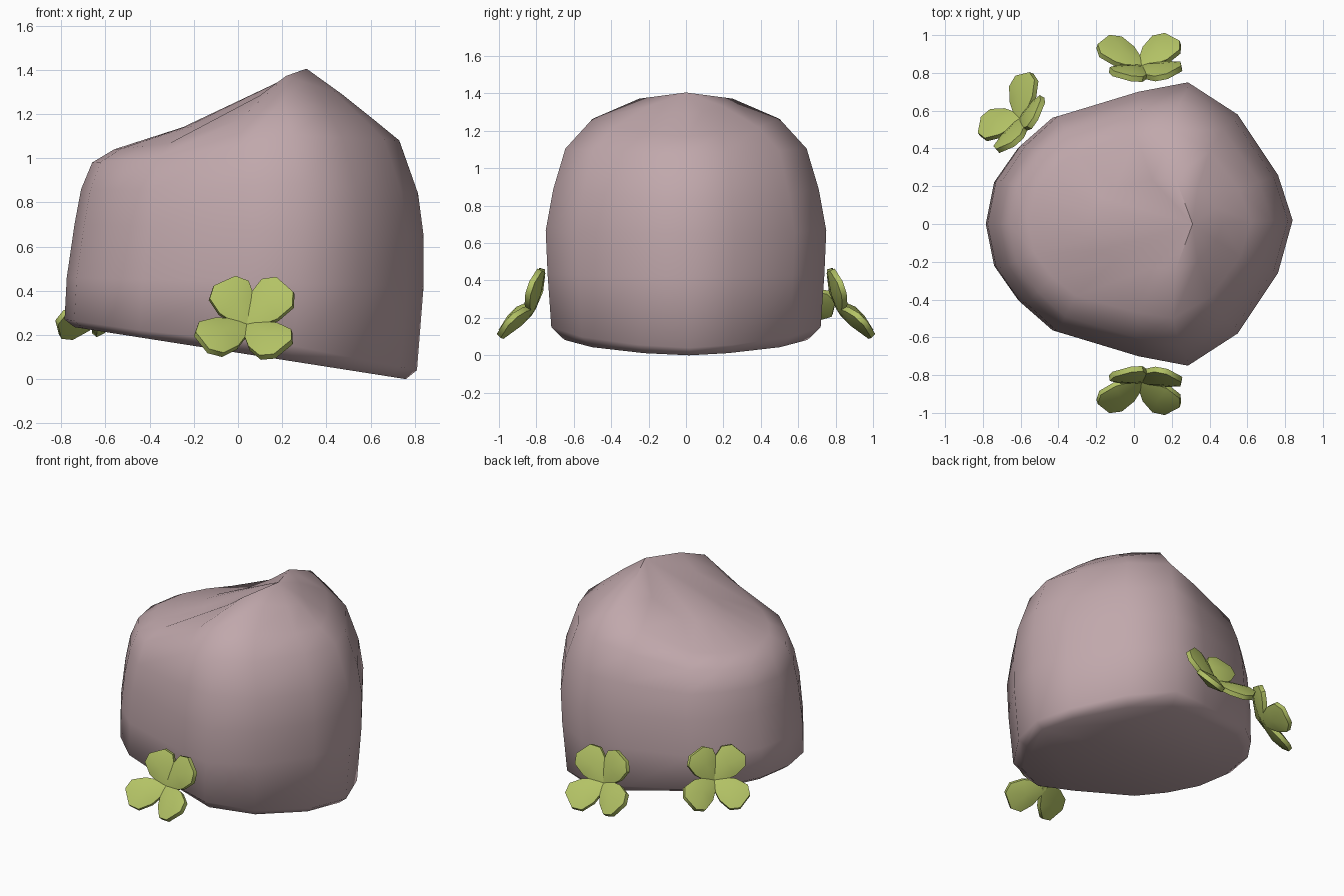
import bpy, bmesh, math
from mathutils import Vector

if "Cube" in bpy.data.objects:
    bpy.data.objects.remove(bpy.data.objects["Cube"])


def material(name, rgb):
    m = bpy.data.materials.new(name)
    m.diffuse_color = (*rgb, 1)
    m.use_nodes = True
    m.node_tree.nodes["Principled BSDF"].inputs["Base Color"].default_value = m.diffuse_color
    return m


STONE = material("mauve stone", (0.53, 0.39, 0.41))
LEAF = material("leaf green", (0.45, 0.54, 0.13))


def finish(name, bm, mat, angle):
    bmesh.ops.recalc_face_normals(bm, faces=bm.faces)
    me = bpy.data.meshes.new(name)
    bm.to_mesh(me)
    bm.free()
    me.materials.append(mat)
    ob = bpy.data.objects.new(name, me)
    bpy.context.collection.objects.link(ob)
    bpy.ops.object.select_all(action='DESELECT')
    ob.select_set(True)
    bpy.context.view_layer.objects.active = ob
    bpy.ops.object.shade_smooth_by_angle(angle=math.radians(angle))


# Boulder: plan outline lofted through tilted rings
half = [(0.84, 0.02), (0.76, 0.26), (0.54, 0.58), (0.27, 0.75), (0.0, 0.70),
        (-0.44, 0.57), (-0.61, 0.42), (-0.74, 0.23), (-0.785, 0.0)]
outline = half + [(x, -y) for x, y in reversed(half[1:-1])]
# x min, x max, half depth, z at left, z at right, extra height on the ridge
rings = [(-0.74, 0.76, 0.65, 0.235, 0.0, 0),
         (-0.785, 0.81, 0.72, 0.27, 0.04, 0.03),
         (-0.775, 0.84, 0.74, 0.46, 0.42, 0),
         (-0.74, 0.84, 0.75, 0.70, 0.65, 0),
         (-0.71, 0.815, 0.71, 0.86, 0.84, 0.04),
         (-0.66, 0.73, 0.645, 0.98, 1.08, 0.06),
         (-0.56, 0.62, 0.50, 1.04, 1.17, 0.14),
         (-0.25, 0.47, 0.25, 1.14, 1.29, 0.135)]
bm = bmesh.new()
loops = []
for x0, x1, d, z0, z1, ridge in rings:
    loop = []
    for ox, oy in outline:
        t = (ox + 0.785) / 1.625
        bump = ridge * max(0, 1 - abs(t - 0.65) / 0.35)
        loop.append(bm.verts.new((x0 + (x1 - x0) * t, oy * d / 0.75,
                                  z0 + (z1 - z0) * t + bump)))
    loops.append(loop)
n = len(outline)
for a, b in zip(loops, loops[1:]):
    for i in range(n):
        j = (i + 1) % n
        bm.faces.new((a[i], a[j], b[j], b[i]))
peak = bm.verts.new((0.31, 0, 1.405))
for i in range(n):
    bm.faces.new((loops[-1][i], loops[-1][(i + 1) % n], peak))
bm.faces.new(loops[0][::-1])
finish("boulder", bm, STONE, 60)


# Four-petal sprigs leaning out from the boulder
def sprig(name, centre, azimuth, flip=1, size=1):
    az, lean, cup = math.radians(azimuth), math.radians(32), math.radians(18)
    out, up = Vector((math.cos(az), math.sin(az), 0)), Vector((0, 0, 1))
    side = Vector((-math.sin(az), math.cos(az), 0)) * flip
    rise = up * math.cos(lean) - out * math.sin(lean)
    normal = out * math.cos(lean) + up * math.sin(lean)
    bm = bmesh.new()
    for deg, length in ((118, 0.23), (44, 0.255), (214, 0.26), (314, 0.25)):
        a = math.radians(deg)
        along = side * math.cos(a) + rise * math.sin(a)
        across = rise * math.cos(a) - side * math.sin(a)
        along, lift = (along * math.cos(cup) + normal * math.sin(cup),
                       normal * math.cos(cup) - along * math.sin(cup))
        pts = []
        for l, w in ((0.0, 0.03), (0.45, 0.09), (0.8, 0.1), (1.0, 0.055)):
            for s in (-1, 1):
                for h in (-0.015, 0.015):
                    pts.append((l, w * s, h))
        pts += [(0.55, 0, 0.04), (0.55, 0, -0.04)]
        verts = [bm.verts.new(Vector(centre) + (along * (l * length)
                              + across * w + lift * h) * size)
                 for l, w, h in pts]
        bmesh.ops.convex_hull(bm, input=verts)
    finish(name, bm, LEAF, 50)


sprig("front_sprig", (0.04, -0.825, 0.24), -90)
sprig("back_sprig", (0.04, 0.825, 0.24), 90, -1)
sprig("left_sprig", (-0.595, 0.55, 0.325), 142, 1, 0.97)
